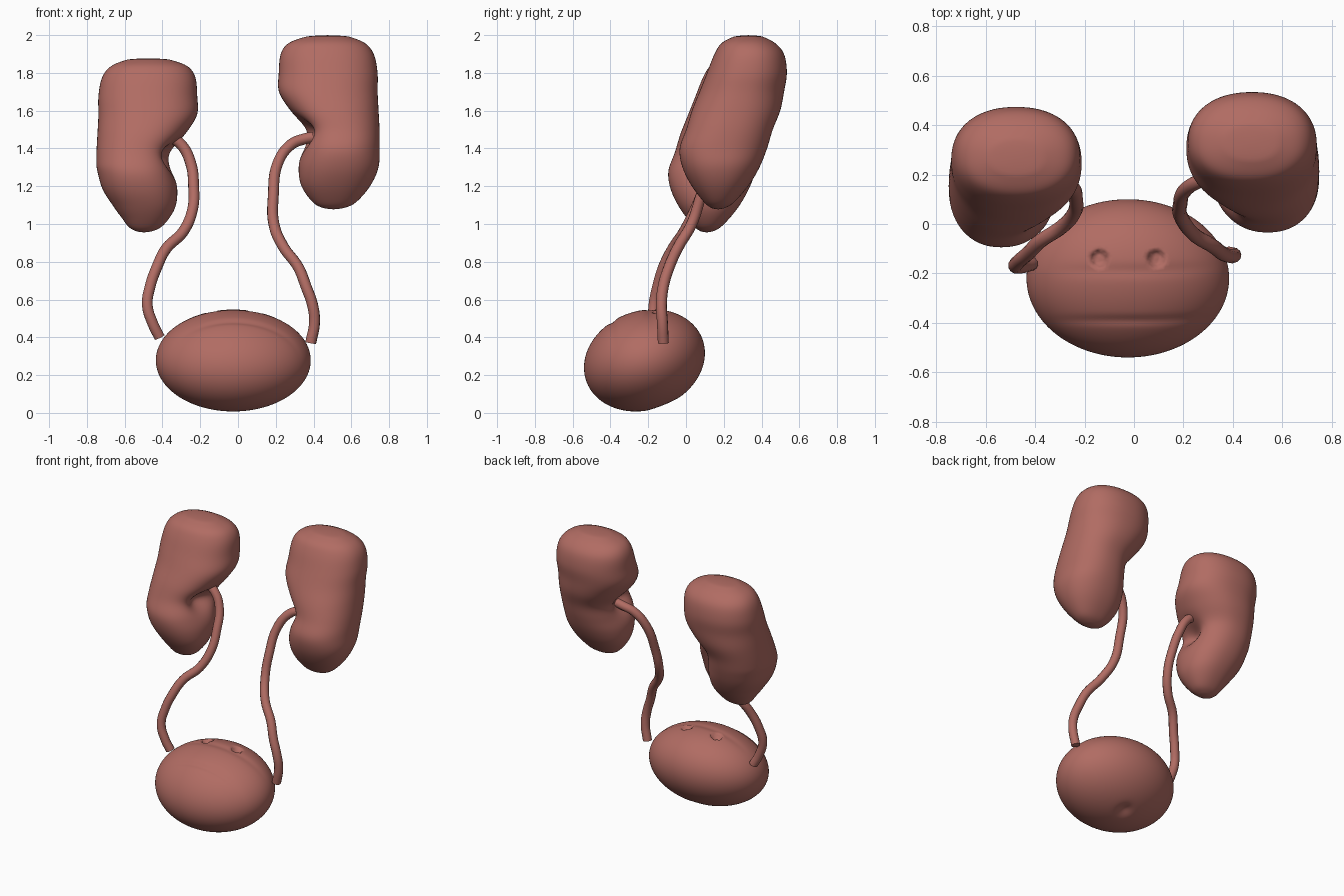
import bpy, bmesh, math
from mathutils import Vector, Matrix

if "Cube" in bpy.data.objects:
    bpy.data.objects.remove(bpy.data.objects["Cube"])

mat = bpy.data.materials.new("tissue")
mat.diffuse_color = (0.44, 0.15, 0.125, 1)
mat.use_nodes = True
mat.node_tree.nodes["Principled BSDF"].inputs["Base Color"].default_value = mat.diffuse_color


def finish(name, bm):
    bmesh.ops.recalc_face_normals(bm, faces=bm.faces)
    me = bpy.data.meshes.new(name)
    bm.to_mesh(me)
    bm.free()
    me.polygons.foreach_set("use_smooth", [True] * len(me.polygons))
    me.materials.append(mat)
    ob = bpy.data.objects.new(name, me)
    bpy.context.collection.objects.link(ob)
    return ob


def catmull(p0, p1, p2, p3, t):
    return [0.5 * (2 * b + (c - a) * t + (2 * a - 5 * b + 4 * c - d) * t * t
                   + (3 * b - a - 3 * c + d) * t ** 3)
            for a, b, c, d in zip(p0, p1, p2, p3)]


def spow(v, e):
    return math.copysign(abs(v) ** e, v)


# Kidney sections: height, inner x, outer x, front y, back y
SECTIONS = [
    (1.082, .46, .55, .14, .20), (1.11, .40, .62, .10, .25),
    (1.20, .335, .70, .03, .33), (1.30, .32, .745, -.02, .39),
    (1.40, .335, .75, -.035, .43), (1.50, .34, .75, .00, .46),
    (1.60, .275, .745, .03, .50), (1.70, .215, .74, .07, .52),
    (1.80, .215, .74, .11, .535), (1.90, .225, .72, .15, .52),
    (1.96, .27, .67, .19, .47), (1.995, .37, .58, .26, .40)]


def kidney(name, side, dy, dz, narrow):
    rows = []
    n = len(SECTIONS)
    for i in range(n - 1):
        pts = [SECTIONS[min(max(i + k, 0), n - 1)] for k in (-1, 0, 1, 2)]
        rows += [catmull(*pts, k / 4) for k in range(4)]
    rows.append(SECTIONS[-1])
    bm = bmesh.new()
    seg, rings = 40, []
    for z, x0, x1, y0, y1 in rows:
        x1 -= narrow * min(max((1.42 - z) / 0.2, 0), 1) * min(1, (x1 - x0) / 0.3)
        cx, cy, rx, ry = (x0 + x1) / 2, (y0 + y1) / 2, (x1 - x0) / 2, (y1 - y0) / 2
        ring = []
        for k in range(seg):
            a = 2 * math.pi * k / seg
            x = cx + rx * spow(math.cos(a), 0.9)
            y = cy + ry * spow(math.sin(a), 0.9)
            # hollow on the inner side where the duct enters
            if x < cx:
                x += 0.09 * math.exp(-((z - 1.48) / 0.07) ** 2 - ((y - 0.18) / 0.09) ** 2)
            ring.append(bm.verts.new((side * x, y + dy, z + dz)))
        rings.append(ring)
    for a, b in zip(rings, rings[1:]):
        for k in range(seg):
            j = (k + 1) % seg
            bm.faces.new((a[k], a[j], b[j], b[k]))
    # rounded pole caps
    for ring, zp in ((rings[0], 1.077), (rings[-1], 2.0)):
        c = sum((v.co for v in ring), Vector()) / seg
        c.z = zp + dz
        tip = bm.verts.new(c)
        for k in range(seg):
            bm.faces.new((ring[k], ring[(k + 1) % seg], tip))
    ob = finish(name, bm)
    ob.modifiers.new("smooth", "SUBSURF").levels = 1


kidney("kidney_right_side", 1, 0, 0, 0)
kidney("kidney_left_side", -1, -0.06, -0.122, 0.05)


# Ureters: round tubes along smooth paths
def tube(name, pts, r=0.029):
    cu = bpy.data.curves.new(name, "CURVE")
    cu.dimensions = "3D"
    cu.bevel_depth = r
    cu.bevel_resolution = 4
    cu.use_fill_caps = True
    cu.resolution_u = 6
    sp = cu.splines.new("BEZIER")
    sp.bezier_points.add(len(pts) - 1)
    for bp, p in zip(sp.bezier_points, pts):
        bp.co = p
        bp.handle_left_type = bp.handle_right_type = "AUTO"
    cu.materials.append(mat)
    bpy.context.collection.objects.link(bpy.data.objects.new(name, cu))


tube("ureter_right_side", [
    (.40, .20, 1.46), (.35, .20, 1.45), (.28, .18, 1.42), (.21, .14, 1.32),
    (.187, .08, 1.15), (.19, .03, 1.0), (.24, -.04, .88), (.32, -.09, .77),
    (.36, -.12, .67), (.395, -.13, .57), (.405, -.125, .48), (.385, -.12, .37)])
tube("ureter_left_side", [
    (-.42, .17, 1.48), (-.36, .17, 1.46), (-.30, .17, 1.42), (-.25, .15, 1.32),
    (-.235, .10, 1.2), (-.24, .05, 1.08), (-.29, -.01, .96), (-.38, -.07, .87),
    (-.43, -.12, .77), (-.465, -.15, .67), (-.48, -.17, .57),
    (-.45, -.17, .47), (-.415, -.16, .40)])

# Bladder: tilted ellipsoid with folds, two pits on top and an outlet dimple below
bm = bmesh.new()
bmesh.ops.create_icosphere(bm, subdivisions=6, radius=1)
tilt = Matrix.Rotation(math.radians(20), 3, "X")


def pit(p, x, y, r):
    d = math.hypot(p.x - x, p.y - y) / r
    t = min(max((1.15 - d) / 0.4, 0), 1)
    return t * t * (3 - 2 * t)


for v in bm.verts:
    n = v.co.copy()
    p = tilt @ Vector((n.x * .41, n.y * .327, n.z * .262)) + Vector((-.025, -.22, .278))
    if n.z > 0:
        p.z -= 0.035 * (pit(p, -.14, -.14, .033) + pit(p, .09, -.14, .033))
        edge = max(0, 1 - (p.x / .36) ** 2)
        for y, w, depth in ((-.39, .018, .008), (-.19, .025, .006)):
            bend = y + 0.12 * max(p.x, 0) ** 2
            p.z -= depth * edge * math.exp(-((p.y - bend) / w) ** 2)
    else:
        p.z += 0.02 * math.exp(-((p.x + .02) ** 2 + (p.y + .12) ** 2) / .045 ** 2)
    v.co = p
finish("bladder", bm)
